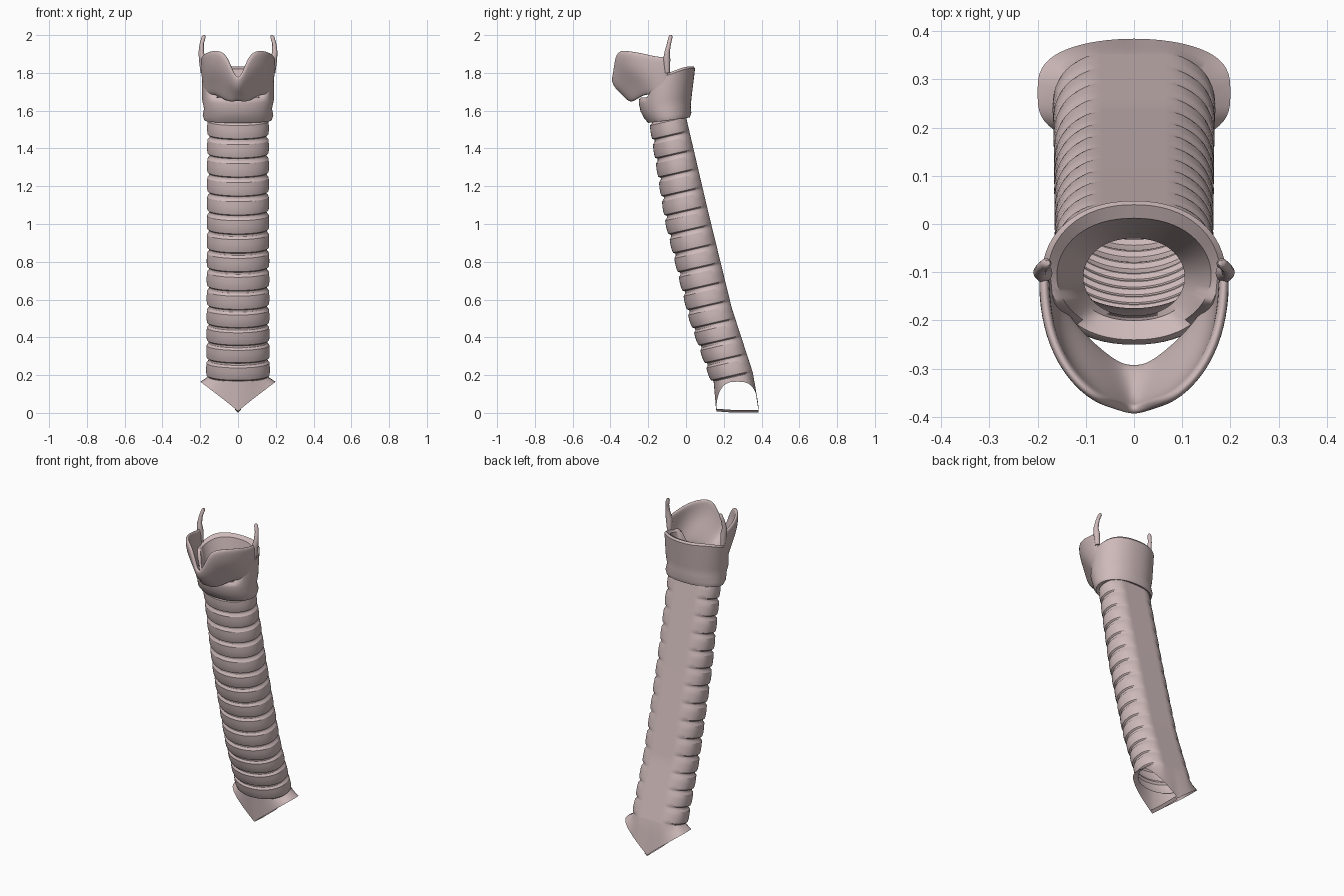
import bpy, bmesh, math

if "Cube" in bpy.data.objects:
    bpy.data.objects.remove(bpy.data.objects["Cube"])

mat = bpy.data.materials.new("pale_pink_cartilage")
mat.diffuse_color = (0.62, 0.49, 0.49, 1)
mat.use_nodes = True
mat.node_tree.nodes["Principled BSDF"].inputs["Base Color"].default_value = mat.diffuse_color
N = 64


def make(name, verts, faces, angle=40):
    me = bpy.data.meshes.new(name)
    me.from_pydata(verts, [], faces)
    bm = bmesh.new()
    bm.from_mesh(me)
    bmesh.ops.recalc_face_normals(bm, faces=bm.faces)
    bm.to_mesh(me)
    bm.free()
    me.materials.append(mat)
    ob = bpy.data.objects.new(name, me)
    bpy.context.collection.objects.link(ob)
    bpy.context.view_layer.objects.active = ob
    ob.select_set(True)
    bpy.ops.object.shade_smooth_by_angle(angle=math.radians(angle))
    ob.select_set(False)
    return ob


def loft(name, loops, wrap=False, caps=False, angle=40):
    n = len(loops[0])
    verts = [p for l in loops for p in l]
    m = len(loops)
    faces = []
    for i in range(m if wrap else m - 1):
        a, b = i * n, ((i + 1) % m) * n
        for j in range(n):
            k = (j + 1) % n
            faces.append((a + j, a + k, b + k, b + j))
    if caps:
        faces += [tuple(range(n)), tuple(range((m - 1) * n, m * n))]
    return make(name, verts, faces, angle)


def lerp_table(t, table):
    for a, b in zip(table, table[1:]):
        if t <= b[0]:
            f = (t - a[0]) / (b[0] - a[0])
            return [p + (q - p) * f for p, q in zip(a[1:], b[1:])]
    return table[-1][1:]


def smooth(t):
    t = min(1, max(0, t))
    return t * t * (3 - 2 * t)


def spow(v, e):
    return math.copysign(abs(v) ** e, v)


# Windpipe: D-shaped tube, 14 C-rings in front and a flat membrane behind
# table: distance down, centre y, centre z, half width, half depth
PATH = [(0, -0.09, 1.59, 0.145, 0.088), (0.05, -0.09, 1.55, 0.150, 0.093),
        (0.4, 0.01, 1.04, 0.152, 0.112), (0.75, 0.135, 0.53, 0.153, 0.112),
        (1, 0.25, 0.19, 0.156, 0.108)]


def trachea_loop(t, bulge):
    yc, zc, rx, ry = lerp_table(t, PATH)
    loop = []
    for j in range(N):
        a = 2 * math.pi * j / N
        c, s = math.cos(a), math.sin(a)
        ring = bulge * (1 if s < 0.85 else 0)
        x = (rx + 0.013 * ring) * (c if s < 0 else spow(c, 0.9))
        d = (ry + 0.015 * ring) * s if s < 0 else ry * min(1, 1.12 * s ** 0.8)
        loop.append((x, yc + 0.96 * d, zc + 0.22 * d))
    return loop


RINGS = 14
PROFILE = [(0, 0), (0.08, 0.1), (0.2, 0.85), (0.45, 1), (0.72, 1), (0.9, 0.8), (0.96, 0.1)]
loops = [trachea_loop(0, 0)]
for r in range(RINGS):
    for f, b in PROFILE:
        loops.append(trachea_loop(0.04 + 0.96 * (r + f) / RINGS, b))
loops.append(trachea_loop(1, 0))

# Flared lower end, cut to a V with one opening on each side
end = []
for j in range(N):
    a = 2 * math.pi * j / N
    c, s = math.cos(a), math.sin(a)
    end.append((0.2 * c, 0.272 + 0.112 * spow(s, 0.65),
                0.008 + 0.157 * abs(c) ** 0.95))
loops.append([tuple(p + (q - p) * 0.5 for p, q in zip(u, v))
              for u, v in zip(loops[-1], end)])
loops.append(end)
loft("windpipe", loops, angle=30)

# Ridge between the two lower openings
rv, rf = [], []
for i in range(9):
    y = 0.162 + 0.221 * i / 8
    rise = 0.02 * max(0, 1 - i / 3)
    rv += [(-0.016, y, 0.016 + rise * 0.3), (0, y, 0.002 + rise * 0.3), (0.016, y, 0.016 + rise * 0.3)]
    if i:
        a = 3 * i
        rf += [(a - 3, a - 2, a + 1, a), (a - 2, a - 1, a + 2, a + 1)]
make("lower_ridge", rv, rf)


# Signet-shaped ring: low arch in front, tall plate behind
def top_z(y):
    return 1.67 + 0.12 * smooth((y + 0.21) / 0.055) + 0.045 * smooth((y + 0.15) / 0.18)


def oval(rx, y0, y1, zf):
    out = []
    for j in range(N):
        a = 2 * math.pi * j / N
        y = (y0 + y1) / 2 + (y1 - y0) / 2 * math.sin(a)
        out.append((rx * spow(math.cos(a), 0.9), y, zf(y)))
    return out


def tilt(z):
    return lambda y: z + 0.13 * (y + 0.2)


loft("ring_cartilage", [
    oval(0.178, -0.20, 0.02, tilt(1.535)),
    oval(0.187, -0.22, 0.028, tilt(1.56)),
    oval(0.180, -0.24, 0.025, tilt(1.60)),
    oval(0.190, -0.25, 0.03, tilt(1.645)),
    oval(0.190, -0.25, 0.048, lambda y: top_z(y) - 0.012),
    oval(0.178, -0.24, 0.04, top_z),
    oval(0.160, -0.225, 0.012, lambda y: top_z(y) - 0.012),
    oval(0.125, -0.20, -0.02, tilt(1.64)),
    oval(0.105, -0.19, -0.03, tilt(1.56))], wrap=True)

# Shield plates: half outline from the front midline backwards
# upper x, upper y, upper z, lower x, lower y, lower z
SHIELD = [(0, -0.388, 1.765, 0, -0.295, 1.655),
          (0.028, -0.378, 1.81, 0.03, -0.29, 1.645),
          (0.055, -0.37, 1.885, 0.06, -0.27, 1.65),
          (0.09, -0.355, 1.92, 0.10, -0.235, 1.675),
          (0.14, -0.305, 1.918, 0.13, -0.20, 1.685),
          (0.175, -0.23, 1.905, 0.155, -0.165, 1.68),
          (0.187, -0.15, 1.885, 0.168, -0.13, 1.67),
          (0.186, -0.095, 1.885, 0.172, -0.09, 1.67)]
cols = [(-c[0], c[1], c[2], -c[3], c[4], c[5]) for c in SHIELD[:0:-1]] + SHIELD
ROWS = [(0, 0), (0.25, 0.32), (0.55, 0.8), (0.8, 0.97), (1, 1)]  # height, outward blend
sv, sf = [], []
for c in cols:
    for h, o in ROWS:
        sv.append((c[3] + (c[0] - c[3]) * o, c[4] + (c[1] - c[4]) * o, c[5] + (c[2] - c[5]) * h))
R = len(ROWS)
for i in range(len(cols) - 1):
    for k in range(R - 1):
        a = i * R + k
        sf.append((a, a + 1, a + R + 1, a + R))
shield = make("shield_cartilage", sv, sf, 60)
mod = shield.modifiers.new("thickness", "SOLIDIFY")
mod.thickness = 0.022
mod.offset = 0
mod = shield.modifiers.new("rounding", "SUBSURF")
mod.levels = mod.render_levels = 2

# Upper horns at the back corners of the shield
HORN = [(0.184, -0.10, 1.80, 0.014), (0.188, -0.102, 1.87, 0.019), (0.195, -0.10, 1.91, 0.014),
        (0.192, -0.09, 1.955, 0.011), (0.182, -0.082, 1.99, 0.011), (0.180, -0.081, 2.0, 0.006)]
for side, name in ((-1, "left_horn"), (1, "right_horn")):
    loft(name, [[(side * x + r * math.cos(math.pi * j / 6), y + r * math.sin(math.pi * j / 6), z)
                 for j in range(12)] for x, y, z, r in HORN], caps=True, angle=60)
